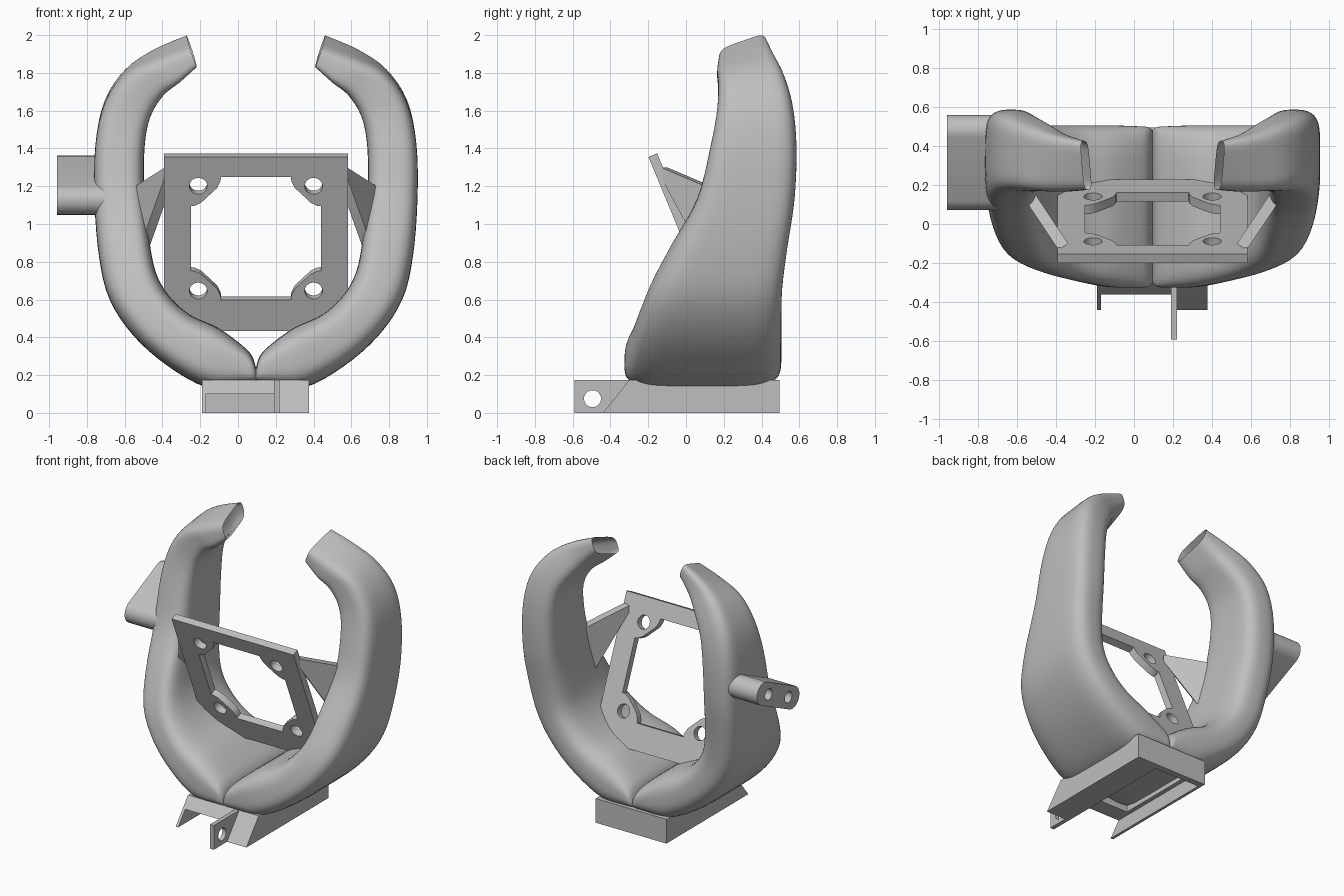
import bpy, bmesh, math
from mathutils import Matrix, Vector

if "Cube" in bpy.data.objects:
    bpy.data.objects.remove(bpy.data.objects["Cube"])

gray = bpy.data.materials.new("plain_gray")
gray.use_nodes = True
color = (0.52, 0.52, 0.52, 1)
gray.diffuse_color = color
gray.node_tree.nodes["Principled BSDF"].inputs["Base Color"].default_value = color

CX = 0.095  # symmetry plane of the two arms


def add_object(name, mesh, angle=35):
    obj = bpy.data.objects.new(name, mesh)
    bpy.context.collection.objects.link(obj)
    mesh.materials.clear()
    mesh.materials.append(gray)
    bpy.ops.object.select_all(action="DESELECT")
    obj.select_set(True)
    bpy.context.view_layer.objects.active = obj
    bpy.ops.object.shade_smooth_by_angle(angle=math.radians(angle))
    return obj


def circle(u, v, r, n=28):
    return [(u + r * math.cos(2 * math.pi * i / n), v + r * math.sin(2 * math.pi * i / n)) for i in range(n)]


def rect(u0, u1, v0, v1):
    return [(u0, v0), (u1, v0), (u1, v1), (u0, v1)]


def prism(name, loops, origin, u, v, thickness):
    """Flat outline with holes, spanned by u and v, thickened evenly about origin."""
    curve = bpy.data.curves.new(name, "CURVE")
    curve.dimensions = "2D"
    curve.fill_mode = "BOTH"
    curve.extrude = thickness / 2
    for loop in loops:
        spline = curve.splines.new("POLY")
        spline.points.add(len(loop) - 1)
        for point, (a, b) in zip(spline.points, loop):
            point.co = (a, b, 0, 1)
        spline.use_cyclic_u = True
    temp = bpy.data.objects.new("temp", curve)
    bpy.context.collection.objects.link(temp)
    mesh = bpy.data.meshes.new_from_object(temp.evaluated_get(bpy.context.evaluated_depsgraph_get()))
    bpy.data.objects.remove(temp)
    u, v = Vector(u).normalized(), Vector(v).normalized()
    frame = Matrix((u, v, u.cross(v))).transposed().to_4x4()
    mesh.transform(Matrix.Translation(origin) @ frame)
    bm = bmesh.new()
    bm.from_mesh(mesh)
    bmesh.ops.remove_doubles(bm, verts=bm.verts, dist=0.0001)
    bmesh.ops.recalc_face_normals(bm, faces=bm.faces)
    bm.to_mesh(mesh)
    bm.free()
    return add_object(name, mesh)


def side_prism(name, loops, x0, x1):
    """Outline in y and z, running from x0 to x1."""
    return prism(name, loops, ((x0 + x1) / 2, 0, 0), (0, 1, 0), (0, 0, 1), x1 - x0)


# Curved arms: inner x, z, outer x, z, front y, back y, lean
stations = [
    (0, .24, 0, .16, -.30, .48, 0),
    (.02, .30, .02, .15, -.32, .495, 0),
    (.07, .355, .07, .14, -.325, .50, 0),
    (.20, .45, .26, .135, -.322, .505, 0),
    (.35, .52, .47, .25, -.285, .505, 0),
    (.46, .62, .65, .41, -.24, .505, 0),
    (.53, .745, .775, .60, -.18, .51, 0),
    (.565, .92, .83, .82, -.08, .535, 0),
    (.59, 1.15, .855, 1.12, .06, .575, 0),
    (.59, 1.40, .85, 1.42, .13, .585, 0),
    (.56, 1.57, .80, 1.65, .165, .565, .05),
    (.49, 1.69, .69, 1.81, .17, .52, .1),
    (.41, 1.77, .54, 1.90, .165, .465, .25),
    (.32, 1.86, .36, 1.97, .175, .425, .35),
]


def spline_rows(rows, steps=4):
    rows = [Vector(r) for r in rows]
    out = []
    for i in range(len(rows) - 1):
        a, b, c, d = rows[max(i - 1, 0)], rows[i], rows[i + 1], rows[min(i + 2, len(rows) - 1)]
        for k in range(steps):
            t = k / steps
            out.append(b + (c - a) * (t / 2) + (a * 2 - b * 5 + c * 4 - d) * (t * t / 2)
                       + (b * 3 - a - c * 3 + d) * (t ** 3 / 2))
    return out + [rows[-1]]


def make_arm(name, side, n=56):
    bm = bmesh.new()
    rings = []
    for ix, iz, ox, oz, y0, y1, lean in spline_rows(stations):
        ring = []
        for i in range(n):
            # Rounded box section: long flat sides, tight rounding front and back
            a = 2 * math.pi * (i + 0.5) / n
            c = math.copysign(abs(math.cos(a)) ** 0.38, math.cos(a))
            s = math.copysign(abs(math.sin(a)) ** (0.62 if c < 0 else 0.74), math.sin(a))
            y = c * (y1 - y0) / 2
            x = (ix + ox) / 2 + s * (ox - ix) / 2 + y * lean * 0.25
            z = (iz + oz) / 2 + s * (oz - iz) / 2 + y * lean
            ring.append(bm.verts.new((CX + side * x, (y0 + y1) / 2 + y, z)))
        rings.append(ring)
    for r, q in zip(rings, rings[1:]):
        for i in range(n):
            j = (i + 1) % n
            bm.faces.new((r[i], r[j], q[j], q[i]))
    bm.faces.new(rings[0])
    bmesh.ops.recalc_face_normals(bm, faces=bm.faces)
    mesh = bpy.data.meshes.new(name)
    bm.to_mesh(mesh)
    bm.free()
    return add_object(name, mesh, 60)


make_arm("left_arm", 1)
make_arm("right_arm", -1)

# Tilted mounting plate with a notched window and four screw holes
tilt = math.radians(22.5)
up = (0, -math.sin(tilt), math.cos(tilt))
corner = [(.345, .185), (.325, .187), (.29, .205), (.205, .29), (.187, .33), (.185, .352)]
window = []
for su, sv in ((1, 1), (-1, 1), (-1, -1), (1, -1)):
    part = [(su * a, sv * b) for a, b in corner]
    window += part if su * sv > 0 else part[::-1]
holes = [circle(su * .305, sv * .3, .047) for su in (1, -1) for sv in (1, -1)]
prism("mounting_plate", [rect(-.487, .487, -.53, .467), window] + holes,
      (CX, 0.003, 0.933), (1, 0, 0), up, 0.05)

# Tapered brackets joining plate and arms
for name, side in (("left_bracket", 1), ("right_bracket", -1)):
    u = Vector((side * .16, .24, 0)).normalized()
    n = Vector((side * .24, -.16, 0)).normalized()
    origin = Vector((CX + side * .487, -.125, 0)) - n * .03
    prism(name, [[(-.01, 1.30), (.33, 1.18), (.33, .72), (-.01, 1.25)]], origin, u, (0, 0, 1), .06)

# Two-hole side tube, slanted so its rear is higher
slant = math.atan(0.47)
half, r = 0.18, 0.08
outline = []
for sign in (1, -1):
    for i in range(15):
        a = math.pi * (i / 14 - 0.5)
        outline.append((sign * (half + r * math.cos(a)), sign * r * math.sin(a)))
prism("side_tube", [outline, circle(.12, 0, .04), circle(-.13, 0, .04)],
      (-.817, .315, 1.205), (0, math.cos(slant), math.sin(slant)),
      (0, -math.sin(slant), math.cos(slant)), .28)

# Base frame: walls with sloped fronts, ledges around an open window, hinge tab
wall = [(-.44, 0), (.495, 0), (.495, .175), (-.3, .175)]
side_prism("base_left_wall", [wall], .22, .375)
side_prism("base_right_wall", [wall], -.19, -.17)
side_prism("hinge_tab", [rect(-.59, .495, 0, .175), circle(-.495, .075, .045)], .19, .22)
side_prism("base_front_bar", [[(-.36, .1), (-.24, .1), (-.24, .175), (-.3, .175)]], -.17, .19)
side_prism("base_back_wall", [[(.45, 0), (.495, 0), (.495, .175), (.4, .175), (.4, .1), (.45, .1)]], -.17, .19)
for name, x in (("base_left_ledge", .16), ("base_right_ledge", -.17)):
    side_prism(name, [rect(-.24, .4, .1, .175)], x, x + .03)
